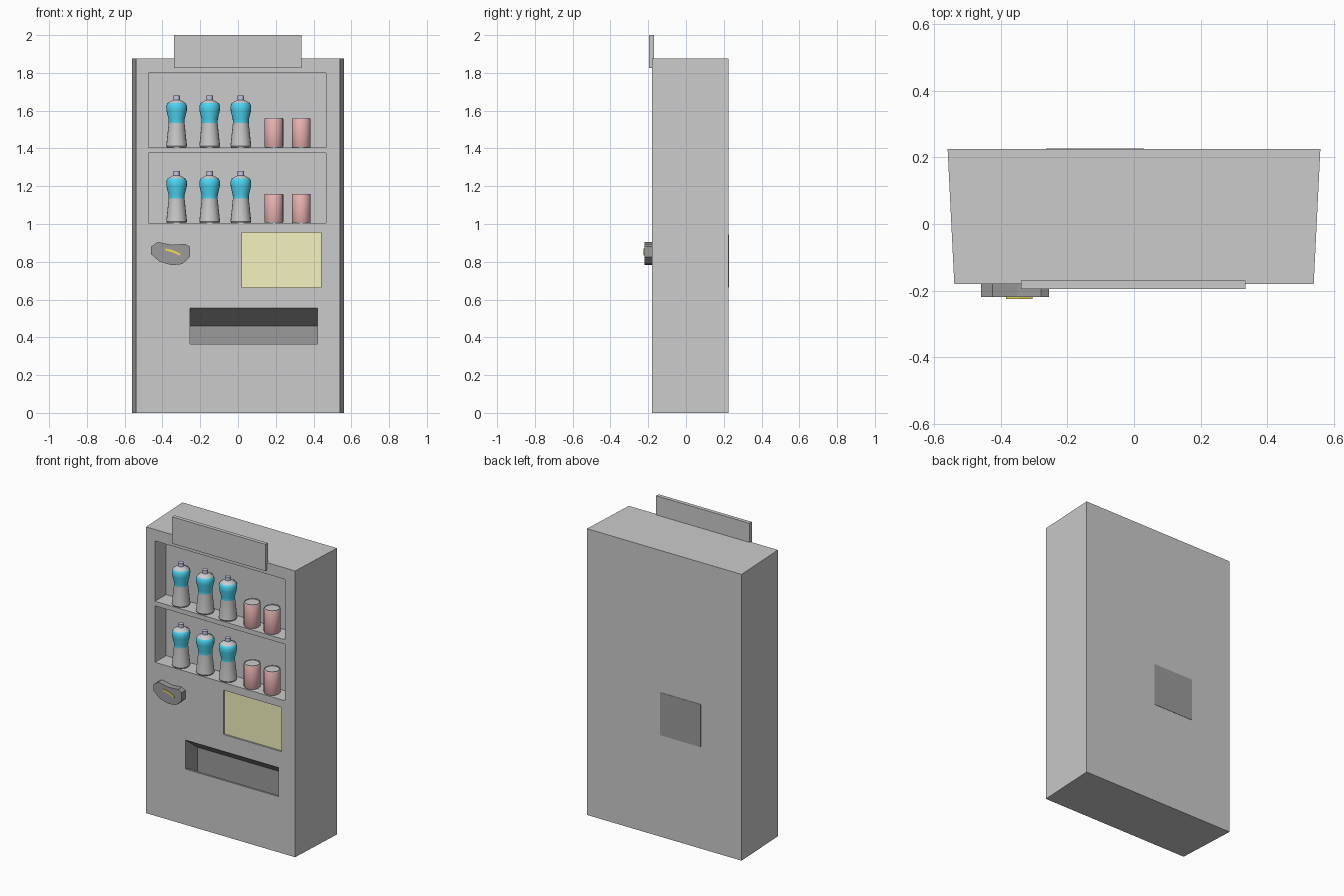
import bpy, bmesh, math

if "Cube" in bpy.data.objects:
    bpy.data.objects.remove(bpy.data.objects["Cube"])

def mat(name, r, g, b):
    m = bpy.data.materials.new(name)
    m.diffuse_color = (r, g, b, 1)
    m.use_nodes = True
    m.node_tree.nodes["Principled BSDF"].inputs["Base Color"].default_value = m.diffuse_color
    return m

GREY = mat("body_grey", .8, .8, .8)
MID = mat("mid_grey", .68, .68, .68)
DARK = mat("dark_grey", .33, .33, .33)
YELLOW = mat("pale_yellow", .9, .89, .52)
GOLD = mat("slot_yellow", .85, .75, .1)
BLUE = mat("label_blue", .07, .66, .88)
RED = mat("can_red", .82, .45, .45)
CAP = mat("cap_blue_grey", .55, .57, .75)

def finish(name, bm, mats):
    bmesh.ops.recalc_face_normals(bm, faces=bm.faces[:])
    me = bpy.data.meshes.new(name)
    bm.to_mesh(me)
    bm.free()
    for m in mats:
        me.materials.append(m)
    ob = bpy.data.objects.new(name, me)
    bpy.context.collection.objects.link(ob)
    return ob

def prism(name, pts, vec, m):
    """Extrude a flat outline of 3D points along vec."""
    bm = bmesh.new()
    f = bm.faces.new([bm.verts.new(p) for p in pts])
    ext = bmesh.ops.extrude_face_region(bm, geom=[f], use_keep_orig=True)
    bmesh.ops.translate(bm, vec=vec, verts=[v for v in ext["geom"] if isinstance(v, bmesh.types.BMVert)])
    return finish(name, bm, [m])

def box(name, x0, x1, y0, y1, z0, z1, m):
    return prism(name, [(x0, y0, z0), (x1, y0, z0), (x1, y1, z0), (x0, y1, z0)], (0, 0, z1 - z0), m)

def lathe(name, profile, loc, mats, n=20):
    """Spin (radius, z, material index) points; the index colours the band above."""
    bm = bmesh.new()
    rings = [[bm.verts.new((r * math.cos(2 * math.pi * i / n), r * math.sin(2 * math.pi * i / n), z))
              for i in range(n)] for r, z, _ in profile]
    for k in range(len(rings) - 1):
        a, b = rings[k], rings[k + 1]
        for i in range(n):
            f = bm.faces.new((a[i], a[(i + 1) % n], b[(i + 1) % n], b[i]))
            f.material_index = profile[k][2]
    bm.faces.new(rings[0]).material_index = profile[0][2]
    bm.faces.new(rings[-1]).material_index = profile[-1][2]
    ob = finish(name, bm, mats)
    ob.location = loc
    bpy.ops.object.select_all(action='DESELECT')
    ob.select_set(True)
    bpy.context.view_layer.objects.active = ob
    bpy.ops.object.shade_smooth_by_angle(angle=math.radians(35))
    return ob

FRONT, BACK = -.18, .225

# Cabinet, slightly wider at the back
cabinet = prism("cabinet", [(-.54, FRONT, 0), (.54, FRONT, 0), (.56, BACK, 0), (-.56, BACK, 0)],
                (0, 0, 1.875), GREY)

# Recesses: display window, price panel, and the tray with a sloping ceiling and raised lip
tray = [(-.25, .365), (-.25, .555), (FRONT, .555), (-.055, .46), (-.055, .27), (-.165, .27), (-.165, .365)]
cutters = [
    box("display_cutter", -.475, .465, -.25, -.065, 1.005, 1.80, GREY),
    box("panel_cutter", .02, .44, -.25, FRONT + .015, .665, .955, GREY),
    prism("tray_cutter", [(-.255, y, z) for y, z in tray], (.675, 0, 0), DARK),
]
for c in cutters:
    mod = cabinet.modifiers.new(c.name, 'BOOLEAN')
    mod.operation = 'DIFFERENCE'
    mod.solver = 'EXACT'
    mod.material_mode = 'TRANSFER'
    mod.object = c
    bpy.context.view_layer.objects.active = cabinet
    bpy.ops.object.modifier_apply(modifier=mod.name)
    bpy.data.objects.remove(c)

# Shelf, sign board, front panel and rear cover
box("shelf", -.475, .465, FRONT, -.065, 1.375, 1.405, MID)
box("sign_board", -.34, .335, -.195, -.17, 1.825, 2.0, MID)
box("front_panel", .02, .44, FRONT + .011, FRONT + .016, .665, .955, YELLOW)
box("rear_cover", -.265, .03, BACK - .005, BACK + .002, .665, .945, DARK)

# Coin unit with its curved slot
unit = [(-.46, .88), (-.425, .905), (-.35, .89), (-.28, .895), (-.255, .88), (-.255, .825),
        (-.295, .788), (-.35, .782), (-.415, .80), (-.46, .84)]
slot = [(-.385, .87), (-.345, .862), (-.305, .843), (-.307, .832), (-.347, .85), (-.385, .859)]
prism("coin_unit", [(x, FRONT + .002, z) for x, z in unit], (0, -.042, 0), DARK)
prism("coin_slot", [(x, -.215, z) for x, z in slot], (0, -.01, 0), GOLD)

# Bottles and cans on both shelves
bottle = [(.05, 0, 0), (.055, .008, 0), (.042, .13, 1), (.043, .15, 1), (.054, .195, 1),
          (.055, .22, 1), (.048, .235, 0), (.022, .25, 2), (.017, .252, 2), (.017, .275, 2)]
can = [(.047, 0, 0), (.05, .005, 1), (.05, .15, 0), (.047, .155, 0), (.044, .155, 0), (.043, .151, 0)]
for level, z in (("lower", 1.005), ("upper", 1.405)):
    for i, x in enumerate((-.325, -.15, .015)):
        lathe(f"{level}_bottle_{i + 1}", bottle, (x, -.125, z), [GREY, BLUE, CAP])
    for i, x in enumerate((.19, .335)):
        lathe(f"{level}_can_{i + 1}", can, (x, -.125, z), [GREY, RED])
